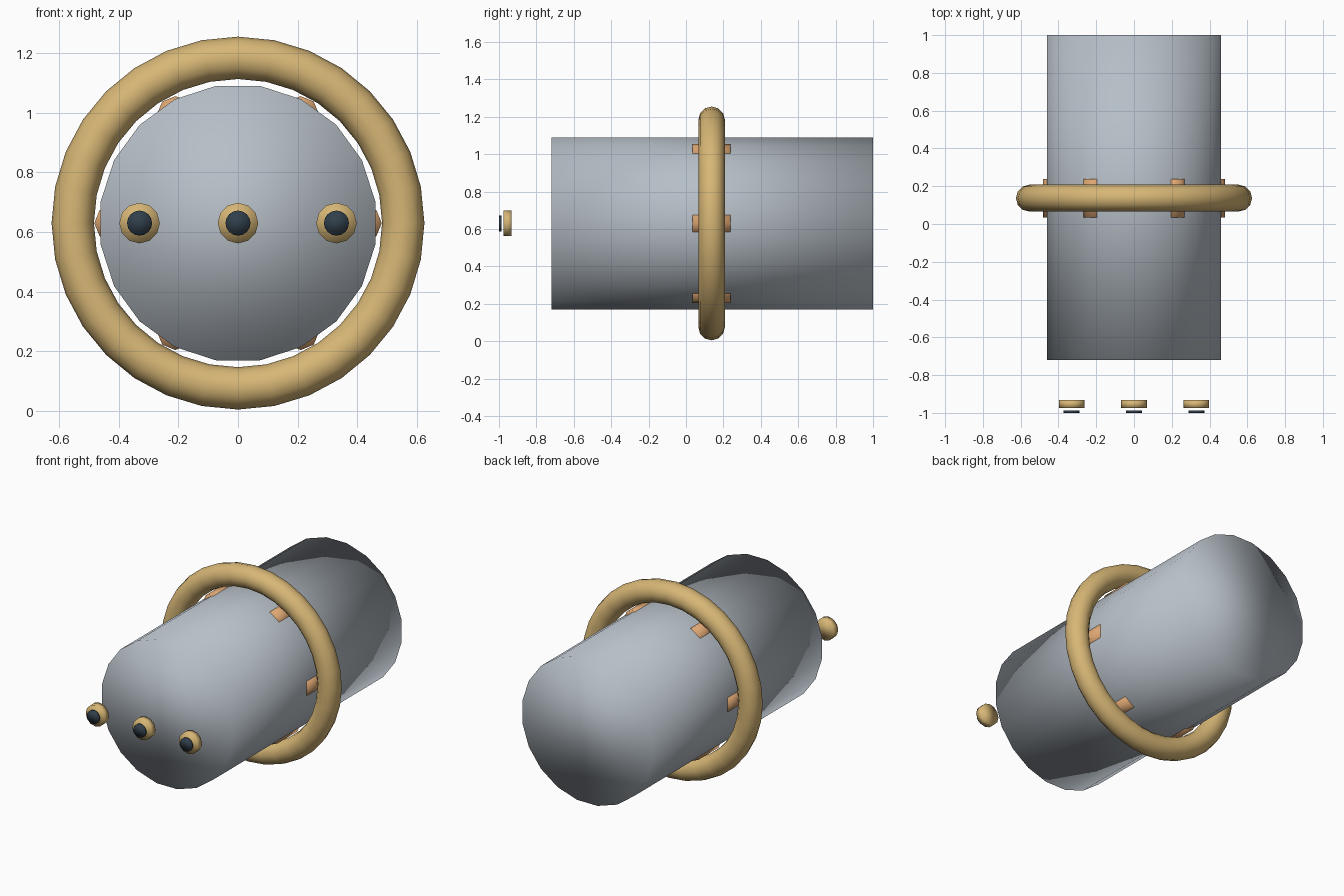
import bpy
import math

cube = bpy.data.objects.get("Cube")
if cube:
    bpy.data.objects.remove(cube, do_unlink=True)

AXIS_Z = 0.63   # height of the hull axis
RING_Y = 0.137  # position of the ring along the hull


def material(name, rgb):
    mat = bpy.data.materials.new(name)
    mat.use_nodes = True
    colour = (*rgb, 1)
    mat.diffuse_color = colour
    mat.node_tree.nodes["Principled BSDF"].inputs["Base Color"].default_value = colour
    return mat


steel = material("steel grey", (0.47, 0.52, 0.57))
gold = material("pale gold", (0.68, 0.47, 0.18))
copper = material("copper", (0.72, 0.38, 0.17))
dark = material("dark slate", (0.03, 0.05, 0.07))


def finish(name, mat):
    obj = bpy.context.object
    obj.name = name
    obj.data.materials.append(mat)
    bpy.ops.object.shade_smooth()
    return obj


def drum(name, mat, radius, front, back, x=0, z=AXIS_Z, sides=16, roll=0):
    """Closed cylinder lying along y."""
    bpy.ops.mesh.primitive_cylinder_add(
        vertices=sides, radius=radius, depth=back - front,
        location=(x, (front + back) / 2, z),
        rotation=(math.pi / 2, 0, roll))
    obj = finish(name, mat)
    # Roll about the drum's own axis
    obj.rotation_euler = (math.pi / 2, roll, 0)
    return obj


# Main hull, with a flat side on top
drum("hull", steel, 0.466, -0.72, 1.0, sides=20, roll=math.pi / 20)

# Ring around the hull
bpy.ops.mesh.primitive_torus_add(
    major_radius=0.554, minor_radius=0.071, major_segments=32, minor_segments=12,
    location=(0, RING_Y, AXIS_Z), rotation=(math.pi / 2, 0, 0))
finish("ring", gold)

# Six struts between hull and ring
for i in range(6):
    a = i * math.pi / 3
    drum(f"strut_{i + 1}", copper, 0.062, RING_Y - 0.102, RING_Y + 0.102,
         x=0.42 * math.cos(a), z=AXIS_Z + 0.42 * math.sin(a), sides=8)

# Three lamps ahead of the hull, each with a dark lens
for side, x in (("right", -0.33), ("middle", 0), ("left", 0.33)):
    drum(f"{side}_lamp", gold, 0.068, -0.975, -0.932, x=x, sides=12)
    drum(f"{side}_lens", dark, 0.042, -1.0, -0.987, x=x)
